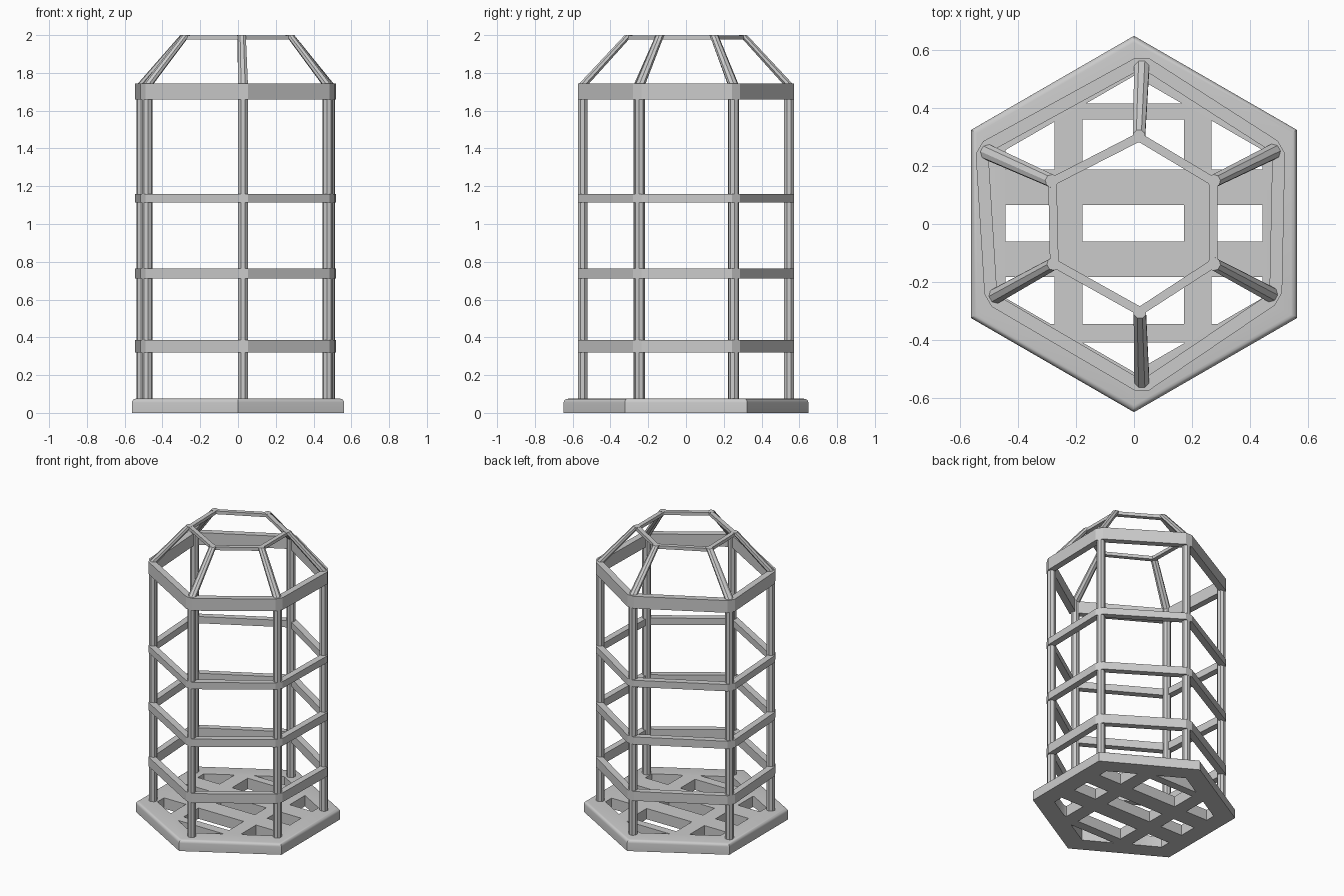
import bpy, bmesh, math
from mathutils import Vector

cube = bpy.data.objects.get("Cube")
if cube:
    bpy.data.objects.remove(cube, do_unlink=True)

# One plain grey for everything
grey = bpy.data.materials.new("light grey")
grey.use_nodes = True
colour = (0.6, 0.6, 0.6, 1)
grey.diffuse_color = colour
grey.node_tree.nodes["Principled BSDF"].inputs["Base Color"].default_value = colour


def finish(bm, name):
    bmesh.ops.recalc_face_normals(bm, faces=bm.faces)
    mesh = bpy.data.meshes.new(name)
    bm.to_mesh(mesh)
    bm.free()
    mesh.materials.append(grey)
    obj = bpy.data.objects.new(name, mesh)
    bpy.context.collection.objects.link(obj)
    return obj


def activate(obj):
    bpy.ops.object.select_all(action='DESELECT')
    obj.select_set(True)
    bpy.context.view_layer.objects.active = obj


def extrude_up(bm, faces, height):
    geom = bmesh.ops.extrude_face_region(bm, geom=faces)["geom"]
    verts = [g for g in geom if isinstance(g, bmesh.types.BMVert)]
    bmesh.ops.translate(bm, verts=verts, vec=(0, 0, height))


def polar(angle, radius):
    return Vector((math.cos(angle) * radius, math.sin(angle) * radius, 0))


# Hexagonal base slab with a rounded upper rim
CORNERS = [math.radians(30 + 60 * i) for i in range(6)]
BASE_H = 0.075
bm = bmesh.new()
slab = bm.faces.new([bm.verts.new(polar(a, 0.648)) for a in CORNERS])
extrude_up(bm, [slab], BASE_H)
rim = [e for e in bm.edges if all(v.co.z > BASE_H / 2 for v in e.verts)]
bmesh.ops.bevel(bm, geom=rim, offset=0.02, segments=4, profile=0.5, affect='EDGES')
base = finish(bm, "base")

# Openings in the base: a grid of cells trimmed to an inner hexagon
columns = [(-0.6, -0.273), (-0.177, 0.172), (0.267, 0.6)]
rows = [(-0.6, -0.408), (-0.345, -0.183), (-0.06, 0.065), (0.188, 0.36), (0.415, 0.6)]
bm = bmesh.new()
for x0, x1 in columns:
    for y0, y1 in rows:
        if x0 != columns[1][0] and abs(y0 + y1) > 0.9:
            continue
        cell = bmesh.new()
        cell.faces.new([cell.verts.new((x, y, -0.05)) for x, y in
                        ((x0, y0), (x1, y0), (x1, y1), (x0, y1))])
        for i in range(6):
            n = polar(math.radians(60 * i), 1)
            bmesh.ops.bisect_plane(cell, geom=cell.verts[:] + cell.edges[:] + cell.faces[:],
                                   plane_co=n * 0.442, plane_no=n, clear_outer=True)
        for f in cell.faces:
            bm.faces.new([bm.verts.new(v.co) for v in f.verts])
        cell.free()
extrude_up(bm, bm.faces[:], 0.2)
cutter = finish(bm, "base_cutter")
cutter.hide_render = True
activate(base)
cut = base.modifiers.new("openings", 'BOOLEAN')
cut.operation = 'DIFFERENCE'
cut.solver = 'EXACT'
cut.object = cutter
bpy.ops.object.modifier_apply(modifier=cut.name)
bpy.data.objects.remove(cutter, do_unlink=True)
activate(base)
bpy.ops.object.shade_smooth_by_angle(angle=math.radians(30))

# Centres of the posts, and of the roof bars where they reach the crown
posts = [Vector((x, y, 0)) for x, y in
         ((0.485, 0.252), (0.027, 0.545), (-0.51, 0.25),
          (-0.48, -0.25), (0.027, -0.547), (0.475, -0.245))]
crown = [Vector((x, y, 0)) for x, y in
         ((0.275, 0.148), (0.017, 0.302), (-0.283, 0.148),
          (-0.277, -0.137), (0.02, -0.303), (0.275, -0.138))]
outward = [polar(a, 1) for a in CORNERS]


# Each post is an eight-sided bar that bends inward to form the roof
for i in range(6):
    bm = bmesh.new()
    loops = []
    for centre, z, r in ((posts[i], 0.06, 0.028), (posts[i], 1.735, 0.028),
                         (crown[i], 2.0, 0.023)):
        loops.append([bm.verts.new(centre + Vector((0, 0, z))
                      + polar(CORNERS[i] + math.radians(22.5 + 45 * k), r))
                      for k in range(8)])
    for low, high in zip(loops, loops[1:]):
        for k in range(8):
            m = (k + 1) % 8
            bm.faces.new((low[k], low[m], high[m], high[k]))
    bm.faces.new(loops[0])
    bm.faces.new(loops[-1])
    finish(bm, f"post_and_roof_bar_{i + 1}")


def ring(name, centres, z0, z1, outer, half_flat, inner):
    """Closed six-sided rail whose outer corners may be cut flat."""
    bm = bmesh.new()
    sections = []
    for c, n in zip(centres, outward):
        side = Vector((-n.y, n.x, 0)) * half_flat
        for s in (-1, 1):
            pts = (c + n * outer + side * s, c - n * inner + side * s * 0.15)
            sections.append([bm.verts.new((p.x, p.y, z)) for p, z in
                             ((pts[0], z0), (pts[0], z1), (pts[1], z1), (pts[1], z0))])
    for a, b in zip(sections, sections[1:] + sections[:1]):
        for k in range(4):
            m = (k + 1) % 4
            bm.faces.new((a[k], a[m], b[m], b[k]))
    return finish(bm, name)


# Horizontal rails around the cage
for name, z0, z1 in (("lower_rail", 0.32, 0.385), ("lower_middle_rail", 0.712, 0.765),
                     ("upper_middle_rail", 1.113, 1.16), ("eaves_rail", 1.66, 1.745)):
    ring(name, posts, z0, z1, 0.026, 0.025, 0.012)
ring("crown_rail", crown, 1.976, 1.998, 0.012, 0.004, 0.02)
